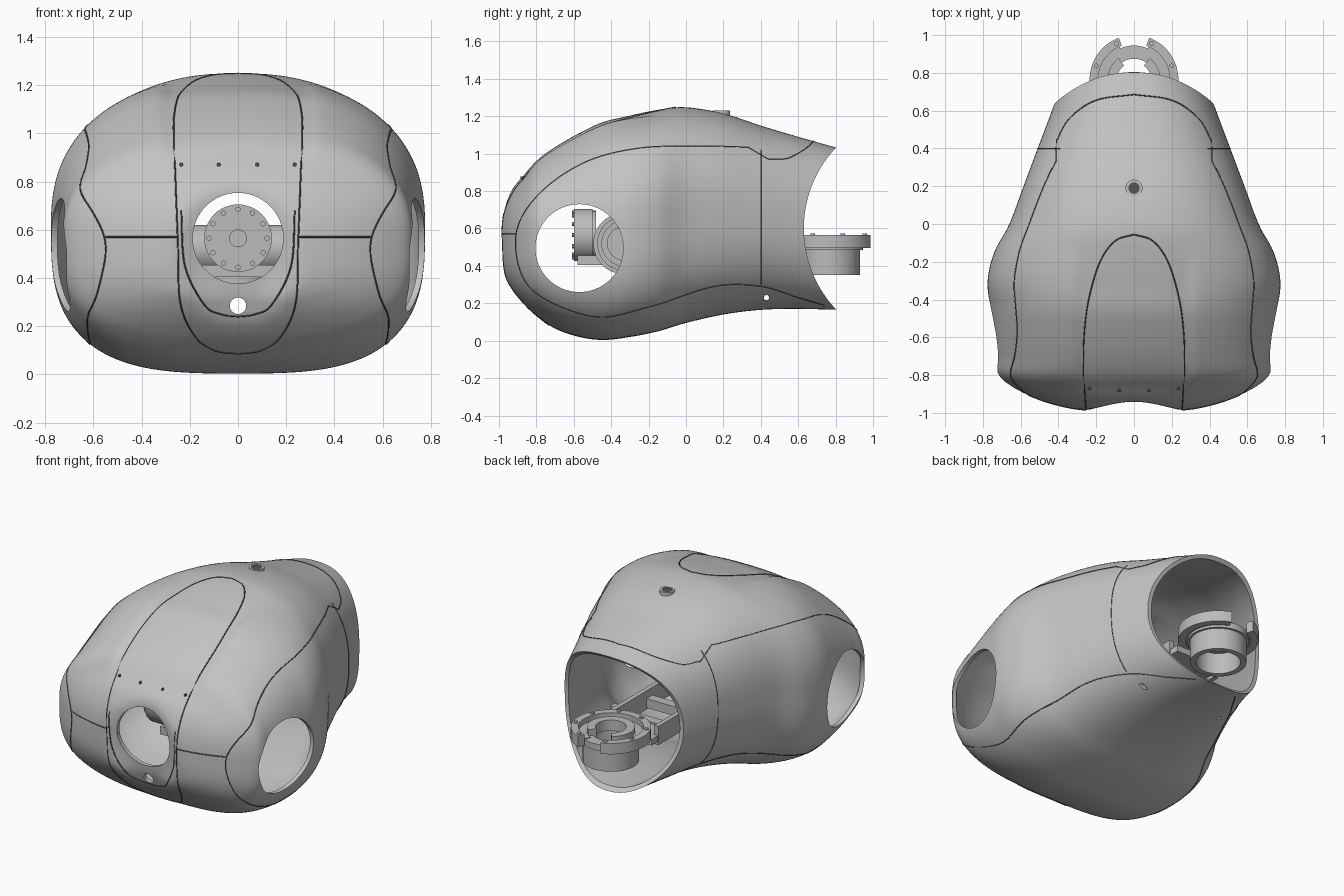
import bpy, bmesh, math
from mathutils import Vector, Matrix
from mathutils.bvhtree import BVHTree

if "Cube" in bpy.data.objects:
    bpy.data.objects.remove(bpy.data.objects["Cube"])


def material(name, v):
    m = bpy.data.materials.new(name)
    m.use_nodes = True
    m.diffuse_color = (v, v, v, 1)
    m.node_tree.nodes["Principled BSDF"].inputs["Base Color"].default_value = (v, v, v, 1)
    return m


SHELL = material("shell grey", 0.55)
METAL = material("mechanism grey", 0.5)
DARK = material("seam dark grey", 0.09)


def activate(ob):
    bpy.ops.object.select_all(action='DESELECT')
    ob.select_set(True)
    bpy.context.view_layer.objects.active = ob


def add_object(name, bm, mat, smooth=True):
    me = bpy.data.meshes.new(name)
    bm.to_mesh(me)
    bm.free()
    ob = bpy.data.objects.new(name, me)
    bpy.context.collection.objects.link(ob)
    me.materials.append(mat)
    if smooth:
        activate(ob)
        bpy.ops.object.shade_smooth_by_angle(angle=math.radians(35))
    return ob


def catmull(points, steps):
    """Smooth path through a list of equal-length tuples."""
    pts = [Vector(p) for p in points]
    pts = [pts[0] * 2 - pts[1]] + pts + [pts[-1] * 2 - pts[-2]]
    out = []
    for a, b, c, d in zip(pts, pts[1:], pts[2:], pts[3:]):
        for i in range(steps):
            t = i / steps
            out.append((b * 2 + (c - a) * t + (a * 2 - b * 5 + c * 4 - d) * t * t
                        + (b * 3 - a - c * 3 + d) * t ** 3) / 2)
    return out + [pts[-2]]


def ramp(v):
    v = max(0, min(1, v))
    return v * v * (3 - 2 * v)


AXES = {'X': Matrix.Rotation(math.pi / 2, 4, 'Y'), 'Y': Matrix.Rotation(-math.pi / 2, 4, 'X'),
        'Z': Matrix.Identity(4)}


def ring(name, centre, axis, r_in, r_out, depth, mat=METAL, gap=0, seg=48):
    """Disc, tube or open C-ring; gap is the half angle left open towards +y."""
    bm = bmesh.new()
    h = depth / 2
    loop = [bm.verts.new((r, 0, z)) for r, z in ((r_in, -h), (r_out, -h), (r_out, h), (r_in, h))]
    face = bm.faces.new(loop)
    turn = Matrix.Rotation(math.pi / 2 + gap, 3, 'Z')
    bmesh.ops.rotate(bm, verts=bm.verts, matrix=turn)
    geom = [face] + list(face.edges) + loop
    if gap:
        geom = bmesh.ops.duplicate(bm, geom=geom)["geom"]
    else:
        bmesh.ops.delete(bm, geom=[face], context='FACES_ONLY')
        geom = list(bm.edges) + list(bm.verts)
    bmesh.ops.spin(bm, geom=geom, axis=(0, 0, 1), cent=(0, 0, 0), steps=seg,
                   angle=2 * math.pi - 2 * gap)
    bmesh.ops.remove_doubles(bm, verts=bm.verts, dist=1e-5)
    bmesh.ops.recalc_face_normals(bm, faces=bm.faces)
    bmesh.ops.transform(bm, matrix=Matrix.Translation(centre) @ AXES[axis], verts=bm.verts)
    return add_object(name, bm, mat)


def disc(name, centre, axis, r, depth, mat=METAL, seg=32):
    bm = bmesh.new()
    bmesh.ops.create_cone(bm, cap_ends=True, segments=seg, radius1=r, radius2=r, depth=depth,
                          matrix=Matrix.Translation(centre) @ AXES[axis])
    return add_object(name, bm, mat)


def box(name, centre, size):
    bm = bmesh.new()
    bmesh.ops.create_cube(bm, size=1, matrix=Matrix.Translation(centre) @ Matrix.Diagonal((*size, 1)))
    return add_object(name, bm, METAL, False)


# Torso shell: lofted rounded sections (y, half width, top, bottom)
stations = [(-.998, .12, .60, .52), (-.99, .22, .65, .46), (-.97, .36, .73, .34), (-.93, .50, .81, .27),
            (-.87, .63, .89, .20), (-.8, .715, .98, .135), (-.7, .732, 1.055, .065),
            (-.57, .748, 1.13, .02), (-.44, .762, 1.19, .004), (-.3, .775, 1.22, .02),
            (-.15, .74, 1.237, .05), (0, .66, 1.248, .095), (.2, .585, 1.215, .14),
            (.4, .51, 1.15, .165), (.6, .435, 1.09, .17), (.83, .35, 1.025, .165), (.92, .32, 1.0, .165)]
SEG = 160
bm = bmesh.new()
rings = []
for y, w, top, low in (tuple(v) for v in (catmull(stations, 6))):
    row = []
    for i in range(SEG):
        a = 2 * math.pi * i / SEG
        c, s = math.cos(a), math.sin(a)
        n = 2.4 if s > 0 else 3.1 - 0.8 * ramp((y + .3) / .9)
        x = math.copysign(abs(c) ** (2 / n), c) * w
        z = (top + low) / 2 + math.copysign(abs(s) ** (2 / n), s) * (top - low) / 2
        # sunken centre panel and dished neck collar
        if s > 0:
            z -= .02 * ramp((.33 - abs(x)) / .06) * ramp((-.08 - y) / .3) * ramp((z - .8) / .2)
        r = math.hypot(x / .22, (z - .5) / .26)
        row.append(bm.verts.new((x, y + .045 * math.exp(-r ** 6) * (y < -.8), z)))
    rings.append(row)
for p, q in zip(rings, rings[1:]):
    for i in range(SEG):
        j = (i + 1) % SEG
        bm.faces.new((p[i], p[j], q[j], q[i]))
bmesh.ops.recalc_face_normals(bm, faces=bm.faces)
if max(bm.faces, key=lambda f: f.calc_center_median().z).normal.z < 0:
    bmesh.ops.reverse_faces(bm, faces=bm.faces)
surface = BVHTree.FromBMesh(bm)
shell = add_object("torso_shell", bm, SHELL, False)
solid = shell.modifiers.new("thickness", 'SOLIDIFY')
solid.thickness, solid.offset = .025, -1

# Openings: arms, neck, rear, cable hole, side pin holes
cutters = [disc("arm_cutter", (0, -.57, .495), 'X', .235, 3, seg=64),
           disc("neck_cutter", (0, -.95, .565), 'Y', .188, .6, seg=64),
           disc("rear_cutter", (0, 1.26, .6), 'X', .63, 3, seg=128),
           disc("cable_cutter", (0, -.95, .285), 'Y', .034, .5),
           disc("pin_cutter", (0, .43, .23), 'X', .014, 3, seg=16)]
for c in cutters:
    mod = shell.modifiers.new(c.name, 'BOOLEAN')
    mod.operation, mod.object, mod.solver = 'DIFFERENCE', c, 'EXACT'
activate(shell)
for mod in list(shell.modifiers):
    bpy.ops.object.modifier_apply(modifier=mod.name)
for c in cutters:
    bpy.data.objects.remove(c)
activate(shell)
bpy.ops.object.shade_smooth_by_angle(angle=math.radians(35))
shell.data.materials.clear()
shell.data.materials.append(SHELL)

# Panel seams: thin lines projected onto the shell
RAYS = {'front': lambda a, b: ((a, -2, b), (0, 1, 0)),
        'side': lambda a, b: ((2, a, b), (-1, 0, 0)),
        'top': lambda a, b: ((a, b, 3), (0, 0, -1))}


def seam(name, *parts):
    path = []
    for view, points in parts:
        for a, b in catmull(points, 10):
            hit = surface.ray_cast(*[Vector(v) for v in RAYS[view](a, b)])[0]
            if hit:
                path.append(hit)
    for side, sx in (("left", 1), ("right", -1)):
        cu = bpy.data.curves.new(side + "_" + name, 'CURVE')
        cu.dimensions = '3D'
        cu.bevel_depth, cu.bevel_resolution = .0035, 0
        sp = cu.splines.new('POLY')
        sp.points.add(len(path) - 1)
        for pt, p in zip(sp.points, path):
            pt.co = (p.x * sx, p.y, p.z, 1)
        cu.materials.append(DARK)
        ob = bpy.data.objects.new(cu.name, cu)
        bpy.context.collection.objects.link(ob)
        activate(ob)
        bpy.ops.object.convert(target='MESH')


seam("centre_panel_seam",
     ('top', [(0, -.055), (.1, -.09), (.18, -.2), (.24, -.4), (.265, -.6), (.267, -.8)]),
     ('front', [(.262, .87), (.25, .55), (.24, .3), (.18, .16), (.1, .1), (0, .085)]))
seam("side_panel_seam",
     ('top', [(0, .685), (.2, .655), (.34, .56), (.41, .44)]),
     ('side', [(.33, 1.035), (.1, 1.04), (-.25, 1.03), (-.55, .95), (-.8, .77), (-.91, .55),
               (-.83, .28), (-.5, .13), (-.2, .18), (.15, .29), (.4, .29), (.6, .23), (.74, .19)]))
seam("front_split_seam", ('front', [(.25, .57), (.4, .57), (.55, .57)]))
seam("waist_seam", ('side', [(.4, 1.02), (.4, .7), (.4, .3)]))
seam("collar_seam", ('front', [(.235, .68), (.22, .45), (.14, .29), (.07, .25), (0, .24)]))

# Front pin dots and top fastener
for x in (-.235, -.08, .08, .235):
    hit = surface.ray_cast(Vector((x, -2, .87)), Vector((0, 1, 0)))[0]
    disc("front_pin", hit, 'Y', .008, .012, DARK, 12)
ring("top_fastener_rim", (0, .19, 1.215), 'Z', .03, .045, .03, SHELL)
disc("top_fastener", (0, .19, 1.212), 'Z', .03, .025, DARK)

# Neck drive inside the front opening
ring("neck_drive", (0, -.55, .565), 'Y', .08, .14, .1)
ring("neck_drive_hub", (0, -.56, .565), 'Y', .035, .08, .08)
disc("neck_drive_back", (0, -.5, .565), 'Y', .13, .04)
for i in range(12):
    a = i * math.pi / 6
    disc("neck_bolt", (.12 * math.cos(a), -.603, .565 + .12 * math.sin(a)), 'Y', .011, .012, METAL, 10)
box("neck_bracket", (0, -.5, .43), (.3, .16, .05))

# Shoulder drives and central frame
for sx in (-1, 1):
    ring("shoulder_drive", (sx * .26, -.33, .52), 'X', .09, .165, .12)
    ring("shoulder_drive_lip", (sx * .33, -.33, .52), 'X', .12, .145, .03)
    for i in range(10):
        a = i * math.pi / 5
        disc("shoulder_bolt", (sx * .322, -.33 + .155 * math.cos(a), .52 + .155 * math.sin(a)),
             'X', .009, .012, METAL, 10)
    box("frame_rail", (sx * .17, .12, .47), (.03, .85, .12))
    box("frame_strut", (sx * .25, .3, .43), (.13, .05, .03))
disc("shoulder_axle", (0, -.33, .52), 'X', .1, .5)
for y in (-.1, .15, .4):
    box("frame_crossbar", (0, y, .45), (.34, .06, .06))
box("waist_plate", (0, .5, .45), (.36, .22, .04))

# Waist coupling at the rear
W = .765
ring("waist_tube", (0, W, .42), 'Z', .13, .165, .14)
ring("waist_collar", (0, W, .505), 'Z', .11, .18, .04)
ring("waist_flange_outer", (0, W, .53), 'Z', .19, .235, .07, gap=math.radians(20))
ring("waist_flange_web", (0, W, .515), 'Z', .14, .2, .03, gap=math.radians(24))
ring("waist_flange_inner", (0, W, .53), 'Z', .09, .14, .07, gap=math.radians(36))
for i in range(8):
    a = math.pi / 2 + math.radians(26) + i * math.radians(308) / 7
    disc("waist_bolt", (.212 * math.cos(a), W + .212 * math.sin(a), .568), 'Z', .012, .012, METAL, 12)
